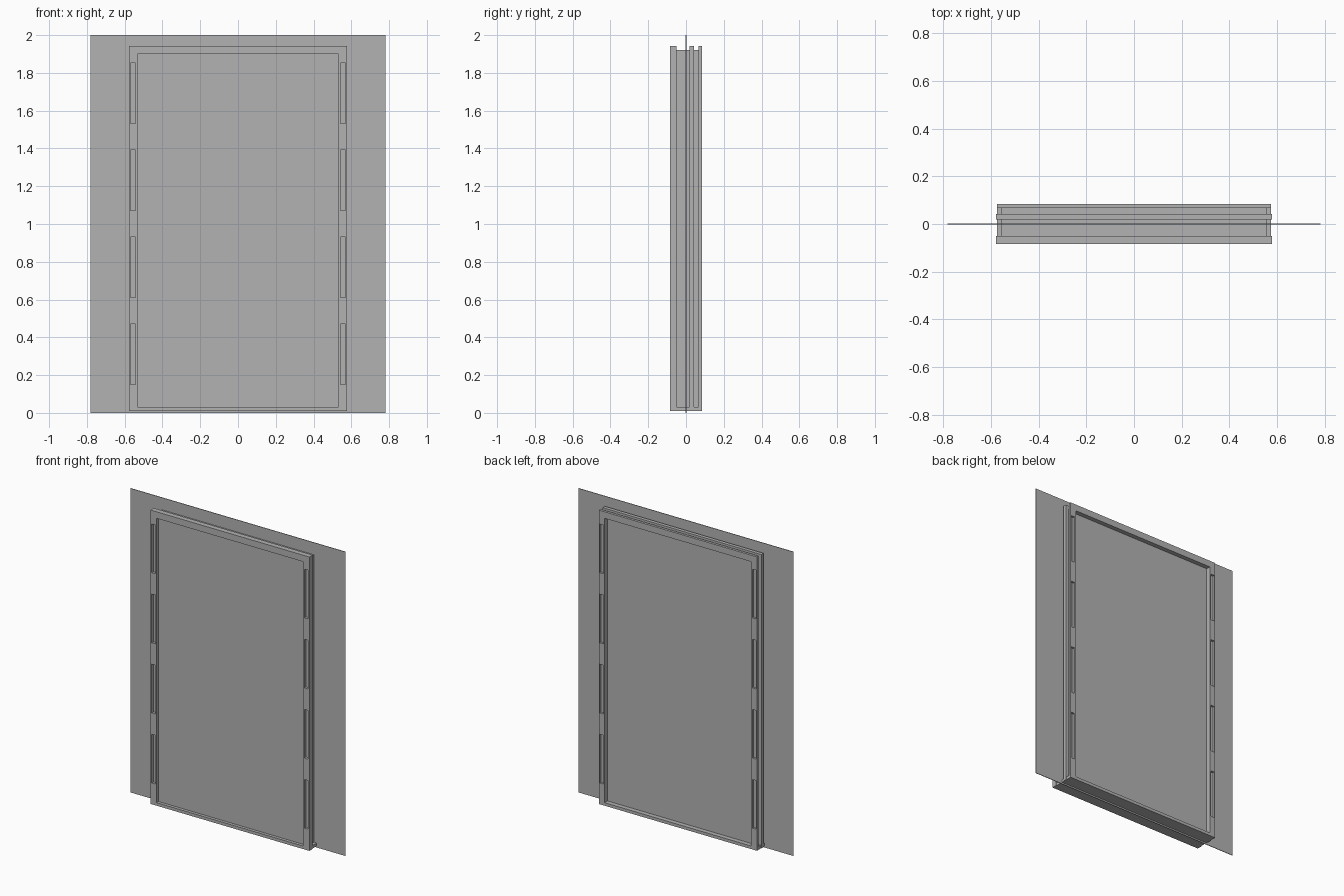
import bpy
import bmesh
from mathutils import Matrix, Vector

cube = bpy.data.objects.get("Cube")
if cube:
    bpy.data.objects.remove(cube, do_unlink=True)

GREY = (0.45, 0.45, 0.45, 1)
grey = bpy.data.materials.new("plain grey")
grey.use_nodes = True
grey.diffuse_color = GREY
grey.node_tree.nodes["Principled BSDF"].inputs["Base Color"].default_value = GREY


def boxes(name, *extents):
    """One object made of boxes, each given as x, y and z ranges."""
    bm = bmesh.new()
    for ranges in extents:
        low = Vector([r[0] for r in ranges])
        high = Vector([r[1] for r in ranges])
        place = Matrix.Translation((low + high) / 2) @ Matrix.Diagonal((*(high - low), 1))
        bmesh.ops.create_cube(bm, size=1, matrix=place)
    mesh = bpy.data.meshes.new(name)
    bm.to_mesh(mesh)
    bm.free()
    obj = bpy.data.objects.new(name, mesh)
    bpy.context.collection.objects.link(obj)
    mesh.materials.append(grey)
    return obj


def wide(half):
    return (-half, half)


BOTTOM, TOP = 0.01, 1.943
SILL_TOP, GROOVE_TOP = 0.03, 1.92

# Thin wall sheet, bottom sill, solid core and raised rims
boxes("wall_sheet", (wide(0.782), wide(0.002), (0, 2)))
boxes("bottom_sill", (wide(0.574), wide(0.083), (BOTTOM, SILL_TOP)))
boxes("middle_rim", (wide(0.578), (0.019, 0.042), (BOTTOM, TOP)))
core = boxes("core", (wide(0.555), (-0.06, 0.075), (BOTTOM + 0.005, GROOVE_TOP)))
front = boxes("front_frame", (wide(0.578), (-0.084, -0.05), (BOTTOM, TOP)))
rear = boxes("rear_frame", (wide(0.575), (0.067, 0.084), (BOTTOM, TOP)))

# Recessed panels and rows of slots, front and rear
cuts = []
for near, far, slot in ((-0.2, -0.064, -0.066), (0.2, 0.054, 0.07)):
    cuts.append((wide(0.533), sorted((near, far)), (SILL_TOP, 1.9)))
    for i in range(4):
        z = 0.15 + i * 0.461
        for side in (-1, 1):
            x = sorted((side * 0.542, side * 0.569))
            cuts.append((x, sorted((near, slot)), (z, z + 0.32)))
cutter = boxes("recess_cutter", *cuts)
cutter.hide_render = True

for part in (core, front, rear):
    mod = part.modifiers.new("recesses", "BOOLEAN")
    mod.operation = "DIFFERENCE"
    mod.solver = "EXACT"
    mod.object = cutter
    bpy.context.view_layer.objects.active = part
    bpy.ops.object.modifier_apply(modifier=mod.name)

bpy.data.objects.remove(cutter, do_unlink=True)
